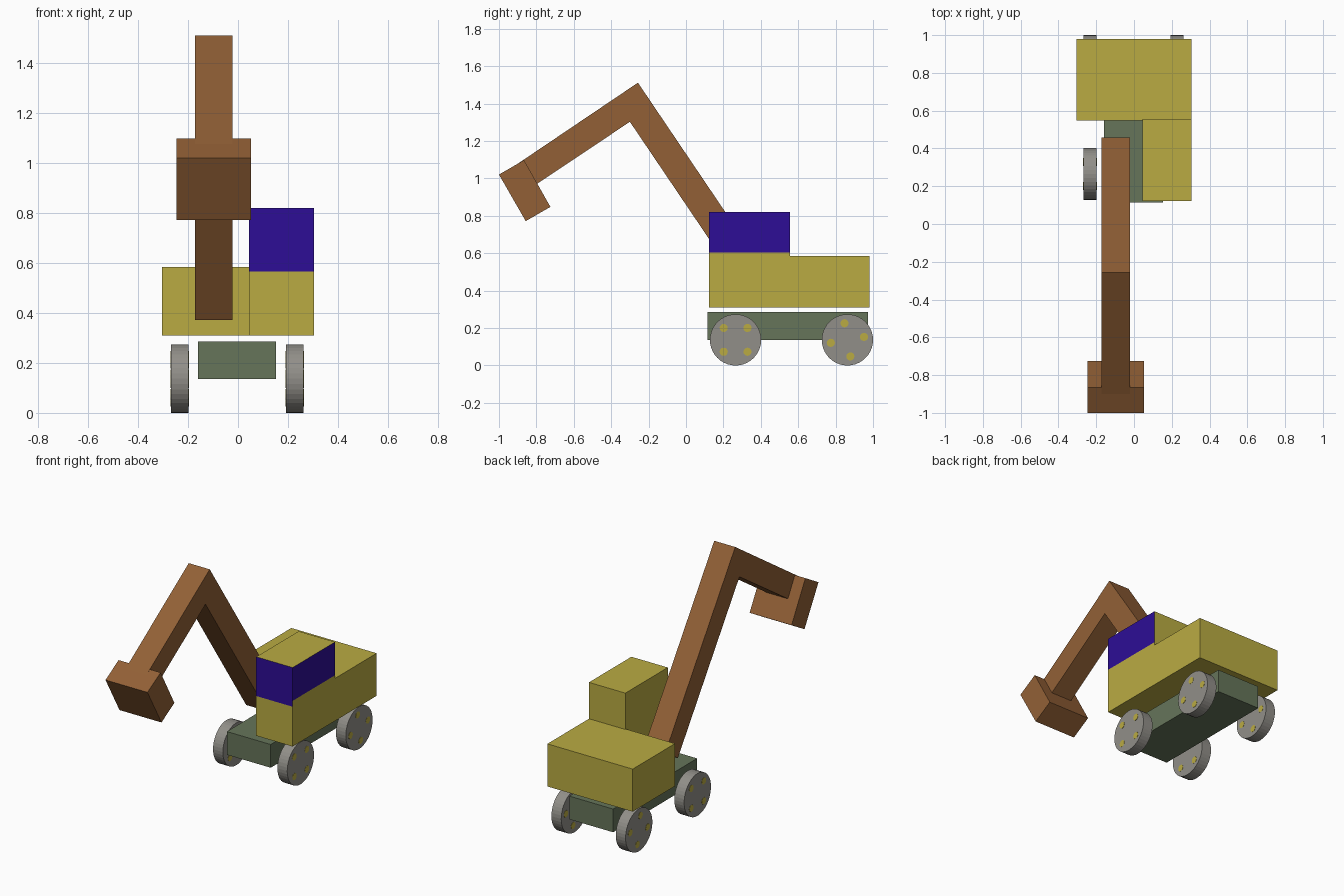
import bpy, bmesh, math
from mathutils import Matrix, Vector

if "Cube" in bpy.data.objects:
    bpy.data.objects.remove(bpy.data.objects["Cube"])


def material(name, rgb):
    m = bpy.data.materials.new(name)
    m.diffuse_color = (*rgb, 1)
    m.use_nodes = True
    m.node_tree.nodes["Principled BSDF"].inputs["Base Color"].default_value = m.diffuse_color
    return m


YELLOW = material("yellow paint", (0.49, 0.41, 0.055))
BLUE = material("blue glass", (0.026, 0.004, 0.305))
BROWN = material("brown arm", (0.29, 0.118, 0.037))
GREY = material("grey wheel", (0.285, 0.275, 0.25))
GREEN = material("green chassis", (0.133, 0.178, 0.102))


def finish(name, bm, *mats):
    bmesh.ops.recalc_face_normals(bm, faces=bm.faces[:])
    me = bpy.data.meshes.new(name)
    bm.to_mesh(me)
    bm.free()
    for m in mats:
        me.materials.append(m)
    ob = bpy.data.objects.new(name, me)
    bpy.context.collection.objects.link(ob)
    return ob


def box_bm(lo, hi):
    lo, hi = Vector(lo), Vector(hi)
    bm = bmesh.new()
    bmesh.ops.create_cube(bm, size=1, matrix=Matrix.Translation((lo + hi) / 2)
                          @ Matrix.Diagonal((*(hi - lo), 1)))
    return bm


def side_profile(name, pts, x0, x1, mat):
    """Extrude a (y, z) outline from x0 to x1."""
    bm = bmesh.new()
    face = bm.faces.new([bm.verts.new((x0, y, z)) for y, z in pts])
    ext = bmesh.ops.extrude_face_region(bm, geom=[face])["geom"]
    bmesh.ops.translate(bm, vec=(x1 - x0, 0, 0),
                        verts=[v for v in ext if isinstance(v, bmesh.types.BMVert)])
    return finish(name, bm, mat)


def disc(bm, centre, radius, depth, sides, mat_index):
    """Cylinder whose axis runs along x."""
    m = Matrix.Translation(centre) @ Matrix.Rotation(math.pi / 2, 4, 'Y')
    res = bmesh.ops.create_cone(bm, cap_ends=True, segments=sides, radius1=radius,
                                radius2=radius, depth=depth, matrix=m)
    for f in {f for v in res["verts"] for f in v.link_faces}:
        f.material_index = mat_index


# Chassis and rear body
finish("chassis", box_bm((-0.16, 0.115, 0.135), (0.153, 0.972, 0.285)), GREEN)
finish("rear_body", box_bm((-0.305, 0.548, 0.31), (0.305, 0.98, 0.585)), YELLOW)

# Cab, with glass on the upper front and right faces
cab = box_bm((0.045, 0.122, 0.31), (0.305, 0.555, 0.82))
for z in (0.567, 0.605):
    bmesh.ops.bisect_plane(cab, geom=cab.verts[:] + cab.edges[:] + cab.faces[:],
                           plane_co=(0, 0, z), plane_no=(0, 0, 1))
bmesh.ops.recalc_face_normals(cab, faces=cab.faces[:])
for f in cab.faces:
    z = f.calc_center_median().z
    if (f.normal.y < -0.9 and z > 0.567) or (f.normal.x > 0.9 and z > 0.605):
        f.material_index = 1
finish("cab", cab, YELLOW, BLUE)

# Bent digging arm and bucket
side_profile("digging_arm", [(-0.257, 1.512), (0.457, 0.455), (0.329, 0.372), (-0.30, 1.303),
                             (-0.895, 0.905), (-0.978, 1.026)], -0.172, -0.022, BROWN)
side_profile("bucket", [(-1.0, 1.021), (-0.866, 1.098), (-0.725, 0.848), (-0.857, 0.772)],
             -0.247, 0.053, BROWN)

# Wheels with four painted bolts on each face
R = 0.137
for end, y, turn in (("front", 0.265, 45), ("rear", 0.863, 10)):
    for side, x in (("left", -0.233), ("right", 0.227)):
        bm = bmesh.new()
        disc(bm, (x, y, R), R, 0.07, 40, 0)
        for k in range(4):
            a = math.radians(turn + 90 * k)
            for s in (-1, 1):
                disc(bm, (x + s * 0.035, y + 0.09 * math.cos(a), R + 0.09 * math.sin(a)),
                     0.022, 0.003, 12, 1)
        finish(f"{end}_{side}_wheel", bm, GREY, YELLOW)
